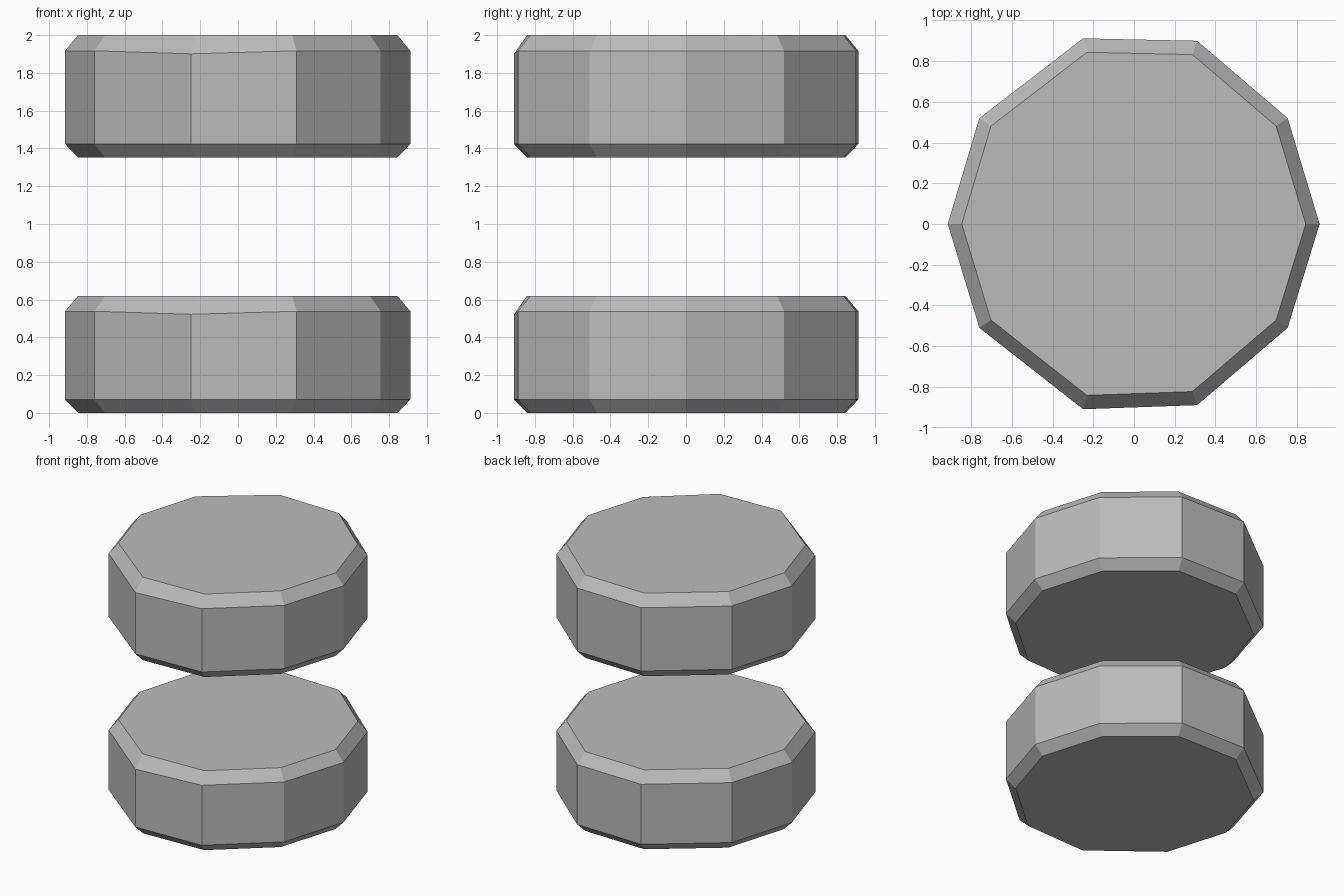
import bpy
import bmesh

cube = bpy.data.objects.get("Cube")
if cube:
    bpy.data.objects.remove(cube, do_unlink=True)

stone = bpy.data.materials.new("stone grey")
stone.use_nodes = True
GREY = (0.5, 0.5, 0.5, 1)
stone.diffuse_color = GREY
stone.node_tree.nodes["Principled BSDF"].inputs["Base Color"].default_value = GREY

# Irregular ten-sided outline, counter-clockwise from the left side
OUTLINE = [(0.912, 0), (0.755, 0.52), (0.31, 0.9), (-0.25, 0.912), (-0.76, 0.52),
           (-0.915, 0), (-0.76, -0.51), (-0.25, -0.91), (0.31, -0.89), (0.755, -0.51)]
LOW_CORNER = 7  # the chipped front corner, where the upper bevel dips


def slab(name, heights):
    """Stack of outline rings: bevelled bottom, upright wall, bevelled top."""
    bm = bmesh.new()
    rings = []
    for level, (z, scale) in enumerate(zip(heights, (0.925, 1, 1, 0.925))):
        ring = []
        for i, (x, y) in enumerate(OUTLINE):
            dip = 0.016 if level == 2 and i == LOW_CORNER else 0
            ring.append(bm.verts.new((x * scale, y * scale, z - dip)))
        rings.append(ring)
    for low, high in zip(rings, rings[1:]):
        for i in range(len(low)):
            j = (i + 1) % len(low)
            bm.faces.new((low[i], low[j], high[j], high[i]))
    bm.faces.new(rings[-1])
    bm.faces.new(rings[0][::-1])
    mesh = bpy.data.meshes.new(name)
    bm.to_mesh(mesh)
    bm.free()
    mesh.materials.append(stone)
    bpy.context.collection.objects.link(bpy.data.objects.new(name, mesh))


slab("lower_stone", (0, 0.07, 0.538, 0.62))
slab("upper_stone", (1.352, 1.423, 1.917, 2))
